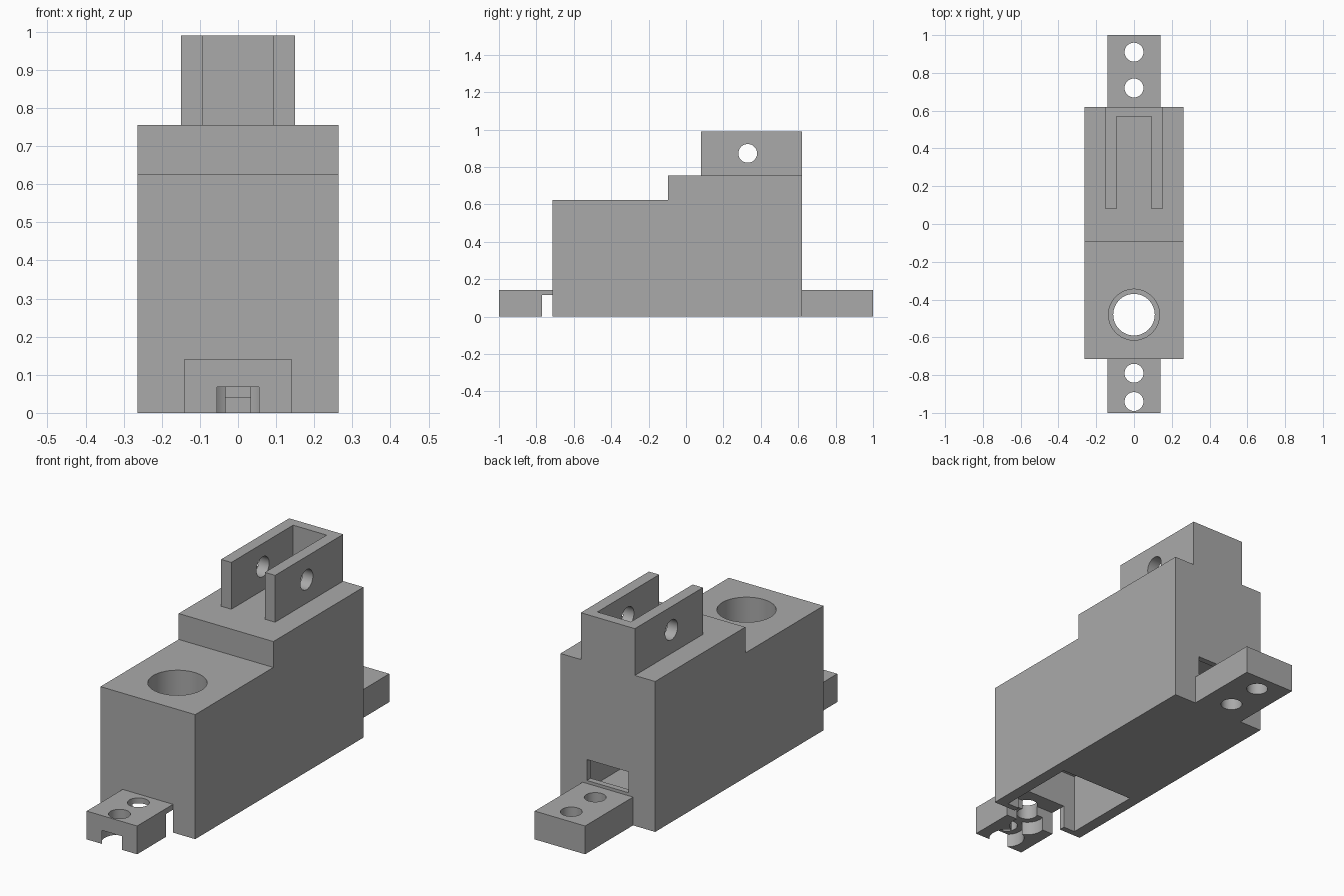
import bpy
import bmesh
from math import radians
from mathutils import Matrix

default_cube = bpy.data.objects.get("Cube")
if default_cube:
    bpy.data.objects.remove(default_cube, do_unlink=True)

GREY = (0.4, 0.4, 0.4)
grey = bpy.data.materials.new("matte grey")
grey.use_nodes = True
grey.diffuse_color = (*GREY, 1)
grey.node_tree.nodes["Principled BSDF"].inputs["Base Color"].default_value = (*GREY, 1)


def add_object(name, bm):
    bmesh.ops.recalc_face_normals(bm, faces=bm.faces)
    mesh = bpy.data.meshes.new(name)
    bm.to_mesh(mesh)
    bm.free()
    mesh.materials.append(grey)
    obj = bpy.data.objects.new(name, mesh)
    bpy.context.collection.objects.link(obj)
    return obj


def prism(name, outline, half_width):
    """Extrude a (y, z) outline along x, symmetric about x = 0."""
    bm = bmesh.new()
    face = bm.faces.new([bm.verts.new((-half_width, y, z)) for y, z in outline])
    grown = bmesh.ops.extrude_face_region(bm, geom=[face])["geom"]
    moved = [v for v in grown if isinstance(v, bmesh.types.BMVert)]
    bmesh.ops.translate(bm, verts=moved, vec=(2 * half_width, 0, 0))
    return add_object(name, bm)


def block(name, half_width, y0, y1, z0, z1):
    return prism(name, [(y0, z0), (y1, z0), (y1, z1), (y0, z1)], half_width)


def cylinder(name, radius, length, centre, along_x=False):
    bm = bmesh.new()
    bmesh.ops.create_cone(bm, cap_ends=True, segments=48, radius1=radius,
                          radius2=radius, depth=length)
    if along_x:
        bm.transform(Matrix.Rotation(radians(90), 4, "Y"))
    bm.transform(Matrix.Translation(centre))
    return add_object(name, bm)


def upright_hole(radius, y, z0, z1):
    return cylinder("hole_cutter", radius, z1 - z0, (0, y, (z0 + z1) / 2))


def carve(obj, cutters):
    """Subtract the cutters, bake the result and remove them."""
    for cutter in cutters:
        cutter.hide_render = True
        mod = obj.modifiers.new("cut", "BOOLEAN")
        mod.operation = "DIFFERENCE"
        mod.solver = "EXACT"
        mod.object = cutter
    depsgraph = bpy.context.evaluated_depsgraph_get()
    baked = bpy.data.meshes.new_from_object(obj.evaluated_get(depsgraph))
    obj.modifiers.clear()
    obj.data = baked
    obj.data.materials.clear()
    obj.data.materials.append(grey)
    for cutter in cutters:
        bpy.data.objects.remove(cutter, do_unlink=True)


FRONT, BACK = -0.715, 0.62
WALL = 0.03
BORE_Y = -0.48

# Stepped hollow housing with a round well, bottom opening and rear cable slot
housing = prism("housing", [(FRONT, 0), (BACK, 0), (BACK, 0.755), (-0.095, 0.755),
                            (-0.095, 0.625), (FRONT, 0.625)], 0.263)
carve(housing, [
    block("cavity_cutter", 0.205, FRONT + WALL, BACK - WALL, 0.04, 0.3),
    block("bottom_opening_cutter", 0.205, FRONT + WALL, -0.275, -0.1, 0.1),
    block("front_notch_cutter", 0.14, FRONT - 0.1, FRONT + 0.06, -0.1, 0.115),
    block("cable_slot_cutter", 0.116, BACK - 0.08, BACK + 0.1, 0.157, 0.262),
    upright_hole(0.135, BORE_Y, 0.33, 0.8),
    upright_hole(0.11, BORE_Y, 0.2, 0.4),
])

# U-shaped bracket with a cross pin hole
bracket = block("pin_bracket", 0.15, 0.08, BACK, 0.755, 0.99)
carve(bracket, [
    block("bracket_slot_cutter", 0.093, -0.1, 0.57, 0.755 - 0.1, 1.1),
    cylinder("pin_cutter", 0.05, 1, (0, 0.33, 0.873), along_x=True),
])

# Front mounting tab, hung from the housing by a thin bridge
front_tab = prism("front_tab", [(-1, 0), (-0.77, 0), (-0.77, 0.115), (FRONT + WALL, 0.115),
                                (FRONT + WALL, 0.142), (-1, 0.142)], 0.14)
front_holes = (-0.94, -0.79)
carve(front_tab, [upright_hole(0.05, y, -0.1, 0.3) for y in front_holes]
      + [upright_hole(0.082, y, -0.1, 0.068) for y in front_holes])

# Rear mounting tab with two screw holes
rear_tab = block("rear_tab", 0.14, BACK, 1, 0, 0.142)
carve(rear_tab, [upright_hole(0.05, y, -0.1, 0.3) for y in (0.72, 0.91)])

# Smooth the round bores while keeping hard edges
bpy.ops.object.select_all(action="DESELECT")
for part in (housing, bracket, front_tab, rear_tab):
    part.select_set(True)
bpy.context.view_layer.objects.active = housing
bpy.ops.object.shade_smooth_by_angle(angle=radians(30))
